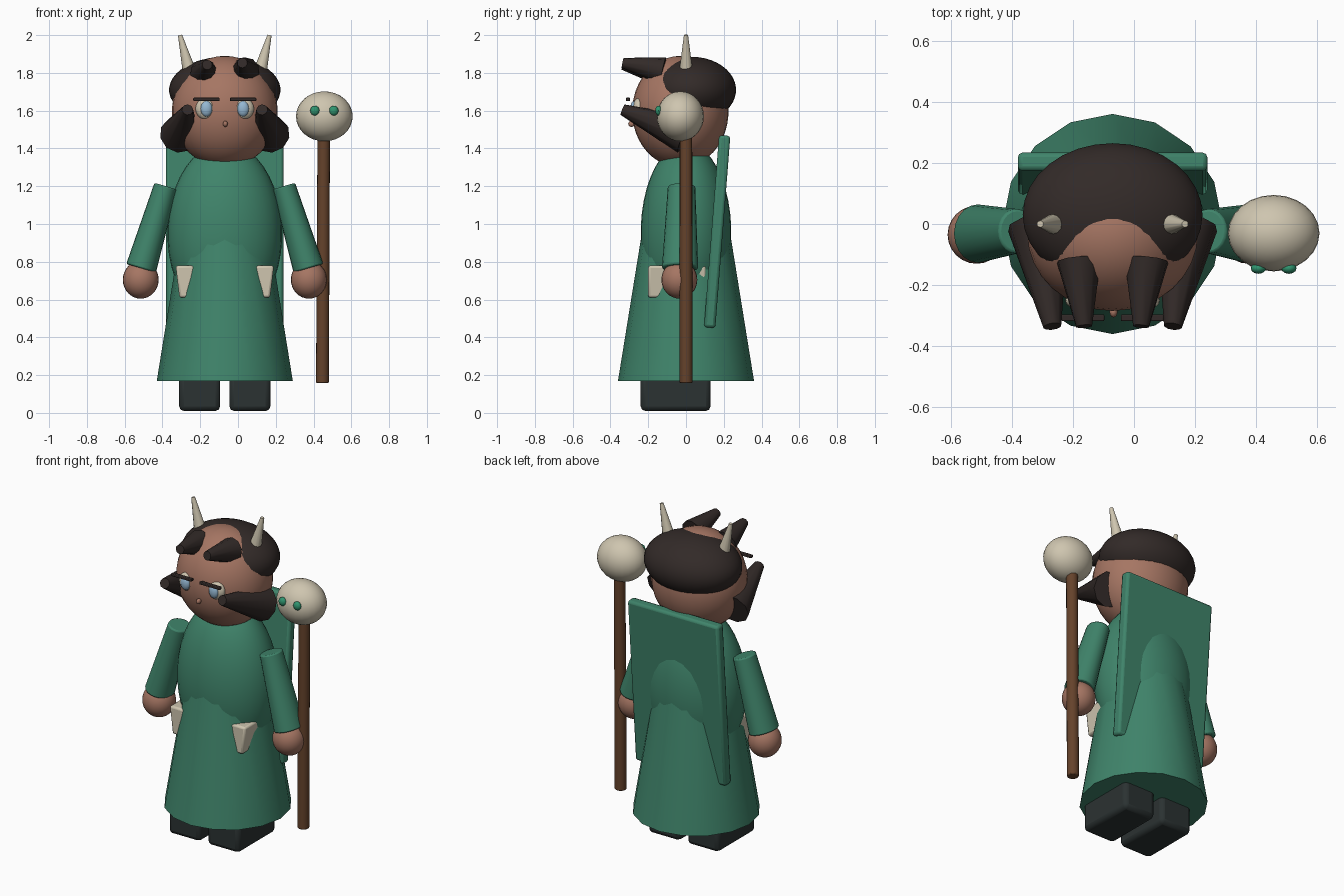
import bpy, bmesh, math
from mathutils import Vector, Matrix

if "Cube" in bpy.data.objects:
    bpy.data.objects.remove(bpy.data.objects["Cube"])

CX = -0.07  # body centre line


def mat(name, r, g, b):
    m = bpy.data.materials.new(name)
    m.diffuse_color = (r, g, b, 1)
    m.use_nodes = True
    m.node_tree.nodes["Principled BSDF"].inputs["Base Color"].default_value = m.diffuse_color
    return m


GREEN = mat("cloth_green", 0.05, 0.23, 0.145)
SKIN = mat("skin", 0.38, 0.18, 0.125)
HAIR = mat("hair_dark", 0.032, 0.023, 0.021)
BONE = mat("bone", 0.62, 0.56, 0.43)
WOOD = mat("wood", 0.13, 0.055, 0.024)
BOOT = mat("boot_dark", 0.024, 0.032, 0.032)
BLUE = mat("iris_blue", 0.3, 0.48, 0.65)
GEM = mat("gem_green", 0.03, 0.3, 0.16)


def finish(bm, name, material, bevel=0, smooth=40):
    bmesh.ops.recalc_face_normals(bm, faces=bm.faces)
    me = bpy.data.meshes.new(name)
    bm.to_mesh(me)
    bm.free()
    ob = bpy.data.objects.new(name, me)
    bpy.context.collection.objects.link(ob)
    me.materials.append(material)
    if bevel:
        b = ob.modifiers.new("bevel", 'BEVEL')
        b.width, b.segments, b.limit_method = bevel, 2, 'ANGLE'
    bpy.ops.object.select_all(action='DESELECT')
    ob.select_set(True)
    bpy.context.view_layer.objects.active = ob
    bpy.ops.object.shade_smooth_by_angle(angle=math.radians(smooth))
    return ob


def ball(name, c, r, material, seg=24):
    bm = bmesh.new()
    bmesh.ops.create_uvsphere(bm, u_segments=seg, v_segments=seg * 2 // 3, radius=1)
    bm.transform(Matrix.Translation(c) @ Matrix.Diagonal((*r, 1)))
    return finish(bm, name, material)


def taper(name, a, b, ra, rb, material, seg=16, yscale=1, bevel=0):
    """Round tapered bar from point a to point b."""
    a, b = Vector(a), Vector(b)
    d = b - a
    bm = bmesh.new()
    bmesh.ops.create_cone(bm, cap_ends=True, segments=seg, radius1=ra, radius2=rb, depth=d.length)
    mid = (a + b) / 2
    bm.transform(Matrix.Translation(mid) @ Matrix.Diagonal((1, yscale, 1, 1))
                 @ Vector((0, 0, 1)).rotation_difference(d).to_matrix().to_4x4())
    return finish(bm, name, material, bevel)


def box(name, c, size, material, bevel=0.01, rx=0, bottom=1):
    bm = bmesh.new()
    bmesh.ops.create_cube(bm, size=1)
    for v in bm.verts:
        if v.co.z < 0:
            v.co.x *= bottom
    bm.transform(Matrix.Translation(c) @ Matrix.Rotation(rx, 4, 'X') @ Matrix.Diagonal((*size, 1)))
    return finish(bm, name, material, bevel)


# Robe: flared skirt and rounded torso
taper("robe_skirt", (CX, 0, 0.17), (CX, 0, 1.0), 0.36, 0.226, GREEN)
ball("robe_torso", (CX, 0, 0.95), (0.304, 0.24, 0.48), GREEN, 32)

# Cape slab leaning out behind the shoulders
box("cape", (CX, 0.165, 0.96), (0.62, 0.06, 1.02), GREEN, 0.015, rx=-0.078)

# Head, hair cap and nose
ball("head", (CX, -0.03, 1.595), (0.28, 0.255, 0.295), SKIN, 32)
ball("hair_cap", (CX, 0.03, 1.71), (0.295, 0.235, 0.175), HAIR, 32)
ball("nose", (CX + 0.003, -0.288, 1.53), (0.013, 0.018, 0.016), SKIN, 12)

# Paired parts, mirrored about the body centre line
for s, side in ((-1, "left"), (1, "right")):
    def p(x, y, z):
        return (CX + s * x, y, z)

    box("boot_" + side, p(0.133, -0.055, 0.105), (0.217, 0.37, 0.19), BOOT, 0.025)
    taper("sleeve_" + side, p(0.443, -0.031, 0.765), p(0.313, -0.024, 1.2), 0.082, 0.062, GREEN,
          20, 1.17, 0.008)
    ball("hand_" + side, p(0.445, -0.035, 0.705), (0.095, 0.095, 0.1), SKIN)
    box("pouch_" + side, p(0.21, -0.048, 0.695), (0.1, 0.305, 0.17), BONE, 0.012, bottom=0.6)

    # Face
    ball("eye_white_" + side, p(0.097, -0.25, 1.61), (0.058, 0.033, 0.058), BONE, 16)
    ball("iris_" + side, p(0.097, -0.275, 1.61), (0.031, 0.02, 0.041), BLUE, 16)
    box("eyebrow_" + side, p(0.097, -0.307, 1.66), (0.14, 0.022, 0.017), HAIR, 0.004)

    # Horns and hair locks
    taper("horn_" + side, p(0.175, 0, 1.76), p(0.237, 0, 2.0), 0.042, 0.011, BONE, 12)
    taper("side_lock_" + side, p(0.242, -0.005, 1.473), p(0.197, -0.335, 1.605), 0.103, 0.03,
          HAIR, 10)
    taper("forelock_" + side, p(0.11, -0.12, 1.805 + 0.005 * s), p(0.093, -0.335, 1.848 + 0.005 * s),
          0.074, 0.027, HAIR, 10)

    # Gem eyes on the staff head
    ball("gem_" + side, (0.457 + s * 0.05, -0.145, 1.6), (0.025, 0.018, 0.026), GEM, 12)

# Staff with bone knob
taper("staff_shaft", (0.447, 0, 0.158), (0.454, 0, 1.5), 0.034, 0.033, WOOD, 16, 1, 0.006)
ball("staff_knob", (0.457, -0.03, 1.57), (0.15, 0.125, 0.132), BONE)
